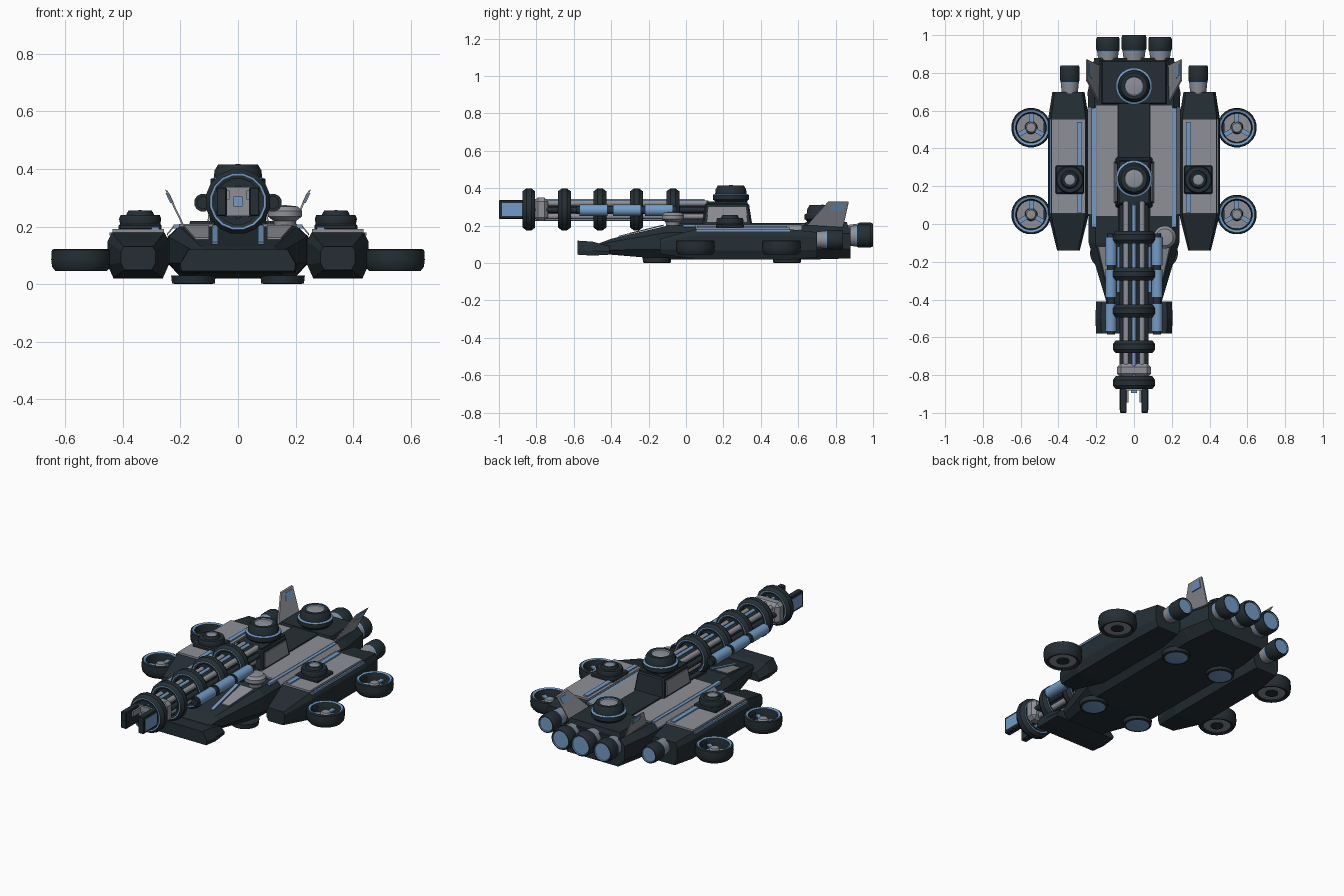
import bpy
import bmesh
from math import sin, cos, pi, radians
from mathutils import Vector

cube = bpy.data.objects.get("Cube")
if cube:
    bpy.data.objects.remove(cube)


def make_material(name, color):
    material = bpy.data.materials.new(name)
    material.use_nodes = True
    material.diffuse_color = (*color, 1)
    material.node_tree.nodes["Principled BSDF"].inputs["Base Color"].default_value = (*color, 1)
    return material


PALETTE = [make_material("dark slate", (.018, .028, .035)),
           make_material("panel grey", (.27, .28, .31)),
           make_material("steel blue", (.17, .33, .57))]
DARK, GREY, BLUE = range(3)


def finish(name, bm, smooth=False, bevel=0):
    """Turn a bmesh into a named object with the shared palette."""
    bmesh.ops.remove_doubles(bm, verts=bm.verts, dist=.0001)
    bmesh.ops.recalc_face_normals(bm, faces=bm.faces)
    mesh = bpy.data.meshes.new(name)
    bm.to_mesh(mesh)
    bm.free()
    for material in PALETTE:
        mesh.materials.append(material)
    obj = bpy.data.objects.new(name, mesh)
    bpy.context.collection.objects.link(obj)
    if bevel:
        modifier = obj.modifiers.new("edge bevel", "BEVEL")
        modifier.width = bevel
        modifier.segments = 1
    if smooth:
        bpy.ops.object.select_all(action="DESELECT")
        obj.select_set(True)
        bpy.context.view_layer.objects.active = obj
        bpy.ops.object.shade_smooth_by_angle(angle=radians(35))
    return obj


def box(name, center, size, color=DARK, taper=1, bevel=0):
    """Box whose top is scaled by taper."""
    bm = bmesh.new()
    bmesh.ops.create_cube(bm, size=1)
    for v in bm.verts:
        k = taper if v.co.z > 0 else 1
        v.co = Vector(center) + Vector((v.co.x * size[0] * k, v.co.y * size[1] * k, v.co.z * size[2]))
    for f in bm.faces:
        f.material_index = color
    return finish(name, bm, bevel=bevel)


def plate(name, points, offset, color):
    """Flat polygon thickened along an offset."""
    bm = bmesh.new()
    low = [bm.verts.new(p) for p in points]
    high = [bm.verts.new(Vector(p) + Vector(offset)) for p in points]
    bm.faces.new(low)
    bm.faces.new(high)
    for i in range(len(low)):
        j = (i + 1) % len(low)
        bm.faces.new((low[i], low[j], high[j], high[i]))
    for f in bm.faces:
        f.material_index = color
    return finish(name, bm)


def loft(name, sections, x=0, base=.8, top=.85, shoulder=.8):
    """Armoured body from (y, half width, bottom, top) eight-sided sections."""
    bm = bmesh.new()
    rings = []
    for y, w, low, high in sections:
        h = high - low
        half = [(w * base, low), (w, low + h * .3), (w, low + h * shoulder), (w * top, high)]
        loop = half + [(-a, b) for a, b in reversed(half)]
        rings.append([bm.verts.new((x + a, y, b)) for a, b in loop])
    for a, b in zip(rings, rings[1:]):
        for i in range(len(a)):
            j = (i + 1) % len(a)
            bm.faces.new((a[i], a[j], b[j], b[i]))
    bm.faces.new(rings[0])
    bm.faces.new(rings[-1])
    return finish(name, bm)


def lathe(name, profile, center, axis="Z", sides=24, closed=False):
    """Revolve (radius, height, color) points; color paints the next segment."""
    bm = bmesh.new()
    rings = []
    for r, h, color in profile:
        ring = []
        for i in range(sides):
            a = 2 * pi * (i + .5) / sides
            u, v = max(r, .00001) * cos(a), max(r, .00001) * sin(a)
            p = (u, v, h) if axis == "Z" else (u, h, v)
            ring.append(bm.verts.new(Vector(center) + Vector(p)))
        rings.append(ring)
    for k in range(len(rings) if closed else len(rings) - 1):
        a, b = rings[k], rings[(k + 1) % len(rings)]
        for i in range(sides):
            j = (i + 1) % sides
            bm.faces.new((a[i], a[j], b[j], b[i])).material_index = profile[k][2]
    return finish(name, bm, smooth=True)


def rod(name, x, z, y0, y1, r, color, cap=DARK, sides=12):
    lathe(name, [(0, y0, cap), (r, y0, color), (r, y1, cap), (0, y1, cap)], (x, 0, z), "Y", sides)


def turret(name, center, k):
    """Domed turret with a blue collar and a grey lid."""
    profile = [(0, 0, DARK), (.08, 0, DARK), (.085, .02, DARK), (.097, .03, DARK), (.097, .055, BLUE),
               (.085, .06, DARK), (.082, .085, DARK), (.07, .105, DARK), (.052, .105, BLUE),
               (.048, .1, GREY), (0, .108, GREY)]
    lathe(name, [(r * k, h * k, c) for r, h, c in profile], center)


def engine(name, x, y, z, r, length):
    """Thruster with grey neck, dark bell and glowing end."""
    profile = [(0, 0, DARK), (.8, 0, GREY), (.9, .35, BLUE), (.92, .42, DARK), (1, .5, DARK),
               (1, .9, DARK), (.92, 1, DARK), (.82, 1, BLUE), (.78, .96, BLUE), (0, .96, BLUE)]
    lathe(name, [(a * r, h * length, c) for a, h, c in profile], (x, y, z), "Y")


# Central hull, nose bumper and rear deck
loft("hull", [(-.48, .13, .055, .1), (-.4, .15, .045, .13), (-.1, .24, .02, .2),
              (.7, .245, .02, .2), (.88, .21, .025, .19)])
loft("nose_bumper", [(-.58, .2, .045, .12), (-.5, .205, .04, .115), (-.41, .2, .045, .09)], base=.98, top=.86, shoulder=.35)
box("center_spine", (0, .35, .2), (.165, .85, .03))
box("rear_deck", (0, .75, .2), (.36, .24, .04), taper=.92)

# Gun tower with side panels
box("tower", (0, .22, .26), (.2, .27, .12), taper=.86, bevel=.008)
box("tower_roof", (0, .22, .318), (.16, .22, .02))

for s, side in ((1, "left"), (-1, "right")):
    # Deck panels and trim
    box(side + "_deck_panel", (s * .145, .335, .203), (.12, .59, .012), GREY)
    box(side + "_deck_stripe", (s * .213, .3, .2), (.022, .63, .014), BLUE)
    plate(side + "_deck_slope", [(s * .224, .05, .195), (s * .247, .05, .168), (s * .247, .62, .168),
                                 (s * .224, .62, .195)], (0, 0, .008), GREY)
    plate(side + "_bow_panel", [(s * .1, -.3, .156), (s * .15, -.3, .156), (s * .19, -.12, .2),
                                (s * .1, -.12, .2)], (0, 0, .006), GREY)
    plate(side + "_bow_stripe", [(s * .07, -.36, .14), (s * .09, -.36, .14), (s * .09, -.12, .2),
                                 (s * .07, -.12, .2)], (0, 0, .006), BLUE)
    plate(side + "_tower_panel", [(s * .1, .11, .22), (s * .1, .33, .22), (s * .09, .32, .3),
                                  (s * .09, .12, .3)], (s * .006, 0, 0), GREY)
    # Tail fins leaning outwards
    plate(side + "_tail_fin", [(s * .18, .64, .19), (s * .18, .84, .19), (s * .245, .87, .325),
                               (s * .245, .76, .325)], (s * .009, 0, .004), GREY)
    plate(side + "_fin_trim", [(s * .222, .77, .28), (s * .222, .84, .28), (s * .238, .85, .315),
                               (s * .238, .79, .315)], (s * .014, 0, .002), BLUE)
    # Side nacelle with top armour
    x = s * .347
    loft(side + "_nacelle", [(-.14, .06, .05, .13), (.05, .107, .02, .18), (.56, .107, .02, .18),
                             (.7, .085, .03, .165)], x)
    box(side + "_nacelle_panel", (x, .305, .183), (.178, .5, .016), GREY)
    box(side + "_nacelle_stripe", (s * .288, .3, .192), (.026, .48, .014), BLUE)
    box(side + "_nacelle_edge", (s * .441, .305, .174), (.012, .5, .01), BLUE)
    box(side + "_turret_base", (s * .34, .235, .198), (.15, .15, .022), bevel=.006)
    turret(side + "_nacelle_turret", (s * .34, .235, .195), .57 + .01)
    lathe(side + "_turret_collar", [(0, 0, DARK), (.07, 0, DARK), (.074, .02, DARK), (.068, .034, DARK),
                                    (0, .034, DARK)], (s * .34, .235, .207))
    engine(side + "_nacelle_engine", s * .34, .69, .125, .053, .15)
    engine(side + "_main_engine", s * .138, .86, .145, .063, .13)

    # Lift fans: duct, floor, hub and spokes
    for y, end in ((.05, "front"), (.51, "rear")):
        name = side + "_" + end
        cx = s * .545
        box(name + "_fan_arm", (s * .45, y, .085), (.06, .05, .04))
        lathe(name + "_fan_duct", [(.075, .05, DARK), (.09, .045, DARK), (.102, .06, DARK), (.105, .085, DARK),
                                   (.103, .118, DARK), (.095, .122, BLUE), (.082, .118, DARK), (.076, .09, DARK)],
              (cx, y, 0), closed=True)
        lathe(name + "_fan_floor", [(0, .055, GREY), (.08, .055, GREY), (.08, .06, GREY), (0, .06, GREY)], (cx, y, 0))
        lathe(name + "_fan_hub", [(0, .048, DARK), (.035, .05, DARK), (.03, .09, GREY), (.024, .1, GREY),
                                  (0, .102, GREY)], (cx, y, 0), sides=16)
        for i in range(3):
            a = 2 * pi * i / 3 + pi / 2
            d, n = Vector((cos(a), sin(a), 0)), Vector((-sin(a), cos(a), 0)) * .012
            c = Vector((cx, y, .08))
            plate(name + "_fan_spoke", [c + d * .02 + n, c + d * .08 + n, c + d * .08 - n, c + d * .02 - n],
                  (0, 0, .009), BLUE)
        # Landing pad below the hull
        lathe(name + "_landing_pad", [(0, .03, DARK), (.078, .03, DARK), (.075, .003, DARK), (.062, 0, BLUE),
                                      (0, 0, BLUE)], (s * .155, -.155 if end == "front" else .54, 0))

    # Fuel cells beside the barrel
    for i, y in enumerate((-.22, -.39, -.57)):
        rod(side + "_fuel_cell", s * .122, .283, y, y + .15, .031, BLUE)
    rod(side + "_fuel_pipe", s * .122, .283, -.585, -.05, .022, DARK)

    # Barrel rails and muzzle prongs
    for z in (.32, .25):
        rod(side + "_rail", s * .042, z, -.86, .12, .016, GREY)
    rod(side + "_outer_rail", s * .062, .285, -.86, .1, .016, DARK)
    box(side + "_prong", (s * .057, -.925, .287), (.036, .15, .1), bevel=.004)
    box(side + "_prong_plate", (s * .0755, -.93, .287), (.005, .11, .07), BLUE)
    box(side + "_prong_rail", (s * .035, -.9, .31), (.012, .09, .03), GREY)

engine("center_engine", 0, .86, .15, .067, .14)
turret("tower_turret", (0, .24, .31), 1)
turret("rear_turret", (0, .73, .205), 1)

# Cannon barrel, rings and muzzle block
rod("barrel_core", 0, .285, -.88, .12, .05, DARK, cap=GREY, sides=16)
for z in (.333, .237):
    rod("power_line", 0, z, -.86, .1, .011, BLUE)
for y in (-.84, -.65, -.46, -.265, -.07):
    lathe("barrel_ring", [(.08, -.03, DARK), (.092, -.034, BLUE), (.099, -.034, DARK), (.114, -.014, DARK),
                          (.114, .014, DARK), (.099, .034, BLUE), (.092, .034, DARK), (.08, .03, DARK)],
          (0, y, .287), "Y", 16, closed=True)
    lathe("ring_web", [(0, -.012, DARK), (.085, -.012, DARK), (.085, .012, DARK), (0, .012, DARK)], (0, y, .287), "Y", 16)
box("muzzle_block", (0, -.775, .287), (.18, .075, .125), GREY, bevel=.02)
box("muzzle_face", (0, -.875, .287), (.09, .012, .1), GREY)
box("muzzle_core", (0, -.885, .287), (.03, .02, .035), BLUE)
box("barrel_mount", (0, .04, .235), (.1, .16, .07))

# Sensor dome on the bow
lathe("sensor_dome", [(0, 0, GREY), (.035, 0, GREY), (.04, .03, GREY), (.06, .045, GREY), (.06, .065, GREY),
                      (.045, .08, GREY), (0, .085, GREY)], (.163, -.07, .19))
